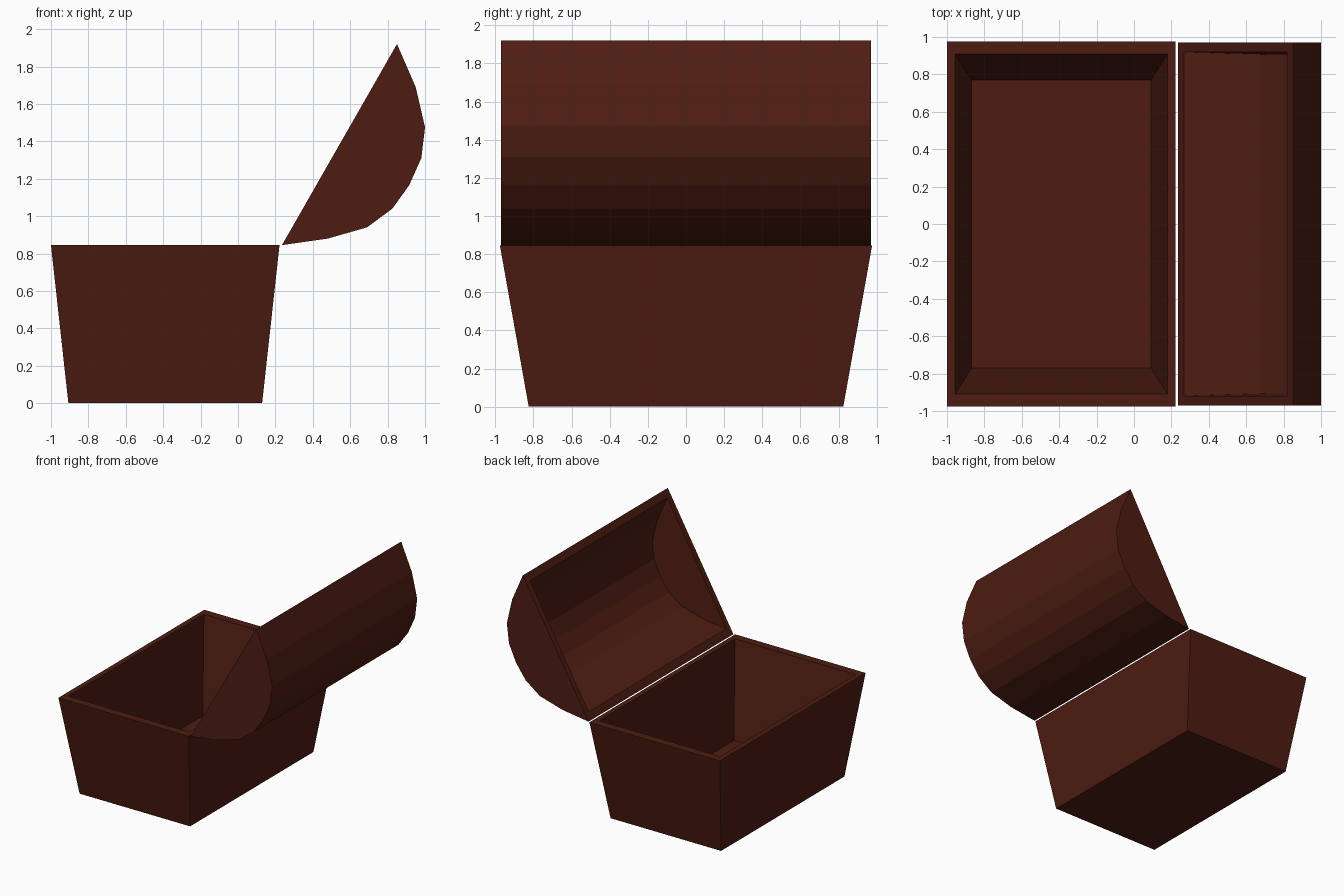
import bpy, bmesh
from mathutils import Vector

if "Cube" in bpy.data.objects:
    bpy.data.objects.remove(bpy.data.objects["Cube"])

wood = bpy.data.materials.new("dark_wood")
wood.diffuse_color = (0.075, 0.012, 0.006, 1)
wood.use_nodes = True
wood.node_tree.nodes["Principled BSDF"].inputs["Base Color"].default_value = wood.diffuse_color


def finish(name, bm):
    bmesh.ops.recalc_face_normals(bm, faces=bm.faces)
    mesh = bpy.data.meshes.new(name)
    bm.to_mesh(mesh)
    bm.free()
    mesh.materials.append(wood)
    obj = bpy.data.objects.new(name, mesh)
    bpy.context.collection.objects.link(obj)


def bridge(bm, a, b):
    n = len(a)
    for i in range(n):
        j = (i + 1) % n
        bm.faces.new((a[i], a[j], b[j], b[i]))


# Tapered open box: outer bottom, outer rim, inner rim, inner floor
bm = bmesh.new()
cx = -0.389
rings = []
for hx, hy, z in ((0.518, 0.825, 0), (0.611, 0.976, 0.845),
                  (0.567, 0.908, 0.845), (0.48, 0.77, 0.06)):
    rings.append([bm.verts.new((cx + sx * hx, sy * hy, z))
                  for sx, sy in ((-1, -1), (1, -1), (1, 1), (-1, 1))])
for a, b in zip(rings, rings[1:]):
    bridge(bm, a, b)
bm.faces.new(rings[0])
bm.faces.new(rings[-1])
finish("chest_box", bm)

# Hollow arched lid, tipped open: side profile from hinge to front lip
profile = [Vector(p) for p in (
    (0.235, 0.845), (0.48, 0.88), (0.69, 0.94), (0.825, 1.04), (0.915, 1.165),
    (0.98, 1.31), (1.0, 1.475), (0.95, 1.69), (0.85, 1.92))]
mid = (profile[0] + profile[-1]) / 2
along = (profile[-1] - profile[0]).normalized()
normal = Vector((along.y, -along.x))
bm = bmesh.new()


def shell(scale, half_y, draft):
    sides = []
    for s in (-1, 1):
        row = []
        for p in profile:
            q = mid + (p - mid) * scale
            y = s * (half_y - draft * (q - mid).dot(normal))
            row.append(bm.verts.new((q.x, y, q.y)))
        bm.faces.new(row)
        sides.append(row)
    a, b = sides
    for i in range(len(a) - 1):
        bm.faces.new((a[i], a[i + 1], b[i + 1], b[i]))
    return [a[0], a[-1], b[-1], b[0]]


outer_rim = shell(1.0, 0.97, 0)
inner_rim = shell(0.895, 0.92, 0.04)
bridge(bm, outer_rim, inner_rim)
finish("arched_lid", bm)
